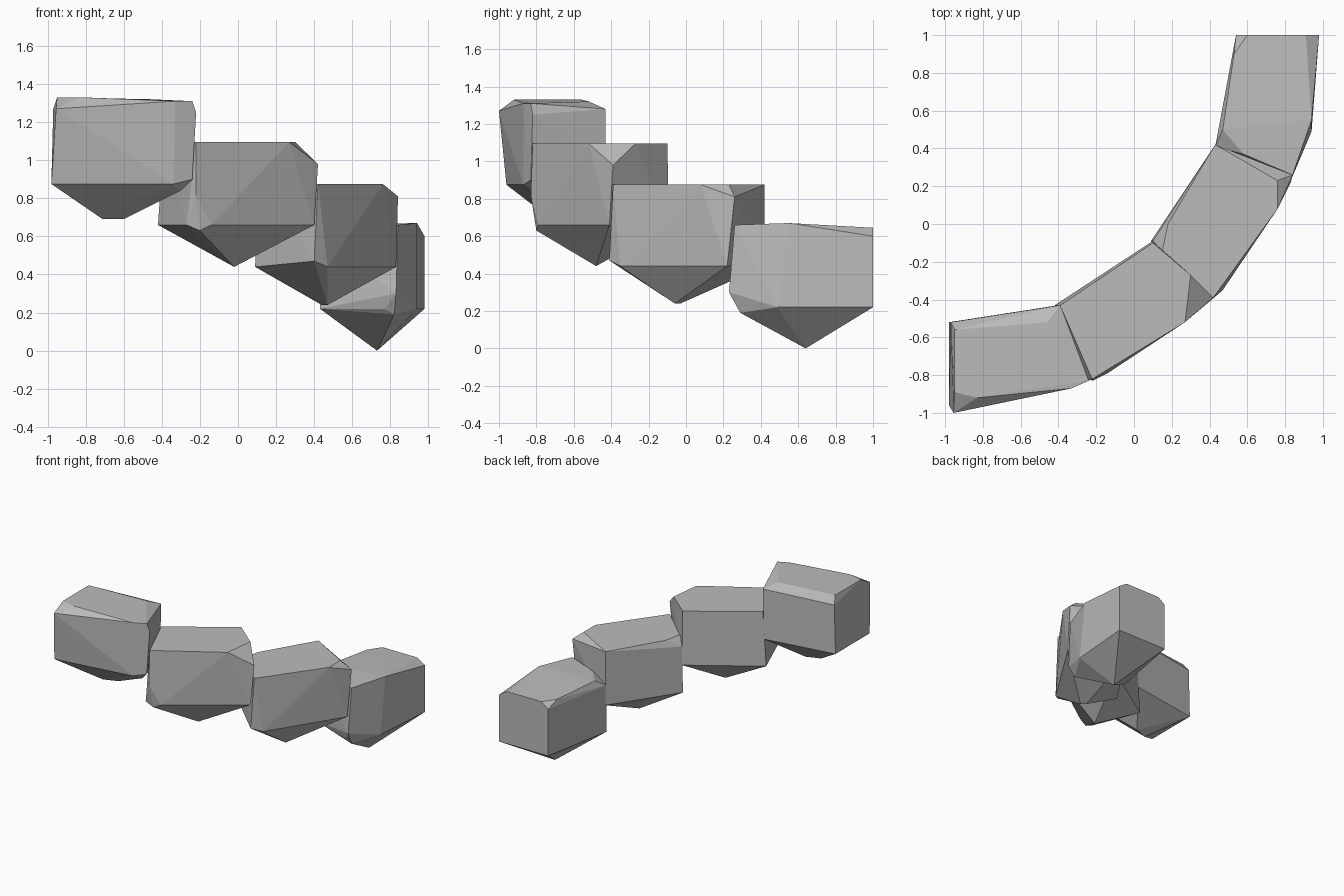
import bpy
import bmesh
from mathutils import Vector

default_cube = bpy.data.objects.get("Cube")
if default_cube:
    bpy.data.objects.remove(default_cube, do_unlink=True)

UNIT = 0.01  # outlines are given in hundredths

stone_grey = bpy.data.materials.new("stone_grey")
stone_grey.use_nodes = True
colour = (0.5, 0.5, 0.5, 1)
stone_grey.diffuse_color = colour
stone_grey.node_tree.nodes["Principled BSDF"].inputs["Base Color"].default_value = colour


def make_stone(name, layers):
    """Wrap a faceted convex stone around outlines stacked by height."""
    bm = bmesh.new()
    for height, outline in layers.items():
        for x, y in outline:
            bm.verts.new(Vector((x, y, height)) * UNIT)
    hull = bmesh.ops.convex_hull(bm, input=bm.verts[:])
    leftovers = {item for item in hull["geom_interior"] + hull["geom_unused"]
                 if isinstance(item, bmesh.types.BMVert)}
    bmesh.ops.delete(bm, geom=list(leftovers), context="VERTS")
    # Merge nearly coplanar triangles into broad flat facets
    bmesh.ops.dissolve_limit(bm, angle_limit=0.03, verts=bm.verts[:], edges=bm.edges[:])
    bmesh.ops.recalc_face_normals(bm, faces=bm.faces[:])
    mesh = bpy.data.meshes.new(name)
    bm.to_mesh(mesh)
    bm.free()
    mesh.materials.append(stone_grey)
    stone = bpy.data.objects.new(name, mesh)
    bpy.context.collection.objects.link(stone)
    return stone


# Lowest stone, at the back of the curve
make_stone("lowest_stone", {
    0: [(73, 64)],
    19: [(82, 29)],
    22: [(98, 100), (54, 100), (43, 41), (77, 28), (94, 49)],
    30: [(83, 23)],
    60: [(98, 100), (54, 100), (43, 41)],
    64.5: [(91, 100), (60, 100), (53, 90)],
    66: [(47, 50), (58, 37), (84, 26)],
    67: [(94, 55)],
})

# Second stone, with a clipped right corner
make_stone("lower_middle_stone", {
    24: [(44, -3), (47, -6)],
    44: [(9, -9), (43, 42), (83, 22), (47, -35)],
    47: [(40, -41)],
    81: [(84, 26), (10, -9)],
    87.5: [(43, 42), (76, 23), (76, 8), (42, -39), (15, -14), (18, 0)],
})

# Third stone, with a clipped front corner
make_stone("upper_middle_stone", {
    44: [(-2, -48)],
    63: [(-20, -80)],
    66: [(-42, -43), (-27, -80), (-14, -79), (40, -41), (10, -9)],
    82: [(-22, -83)],
    98: [(42, -39)],
    109.5: [(-39, -43), (10, -10), (30, -27), (27, -52), (-22, -82)],
})

# Highest stone, with bevelled upper edges
make_stone("highest_stone", {
    69: [(-71, -72), (-60, -68)],
    84: [(-30, -80)],
    87.5: [(-98, -96), (-98, -52), (-34, -87), (-40, -43)],
    90: [(-24, -83)],
    125: [(-22, -82)],
    127: [(-95.5, -100), (-97, -52)],
    128: [(-39, -43)],
    131: [(-24, -83), (-33, -87)],
    132: [(-46, -52)],
    133: [(-95, -89), (-95, -56), (-83, -92)],
})
